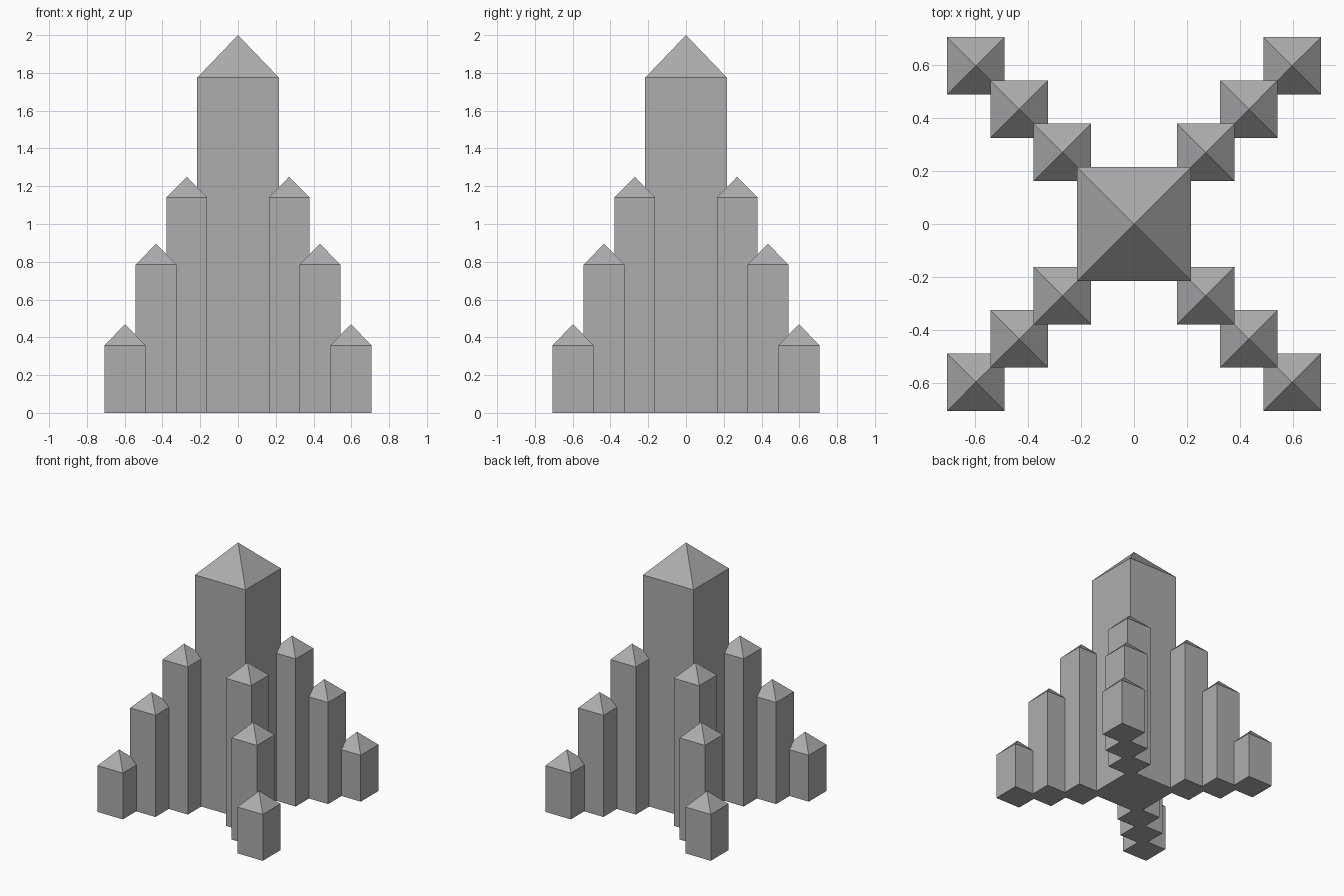
import bpy
import bmesh
from mathutils import Vector

default = bpy.data.objects.get("Cube")
if default:
    bpy.data.objects.remove(default, do_unlink=True)

# One stone grey for everything
stone = bpy.data.materials.new("stone_grey")
stone.use_nodes = True
colour = (0.42, 0.42, 0.43, 1)
stone.diffuse_color = colour
stone.node_tree.nodes["Principled BSDF"].inputs["Base Color"].default_value = colour


def tower(name, x, y, half, eaves, peak):
    """Square shaft whose top face is raised to a pyramid roof."""
    bm = bmesh.new()
    bmesh.ops.create_cube(bm, size=1)
    for v in bm.verts:
        v.co = Vector((v.co.x * 2 * half, v.co.y * 2 * half, (v.co.z + 0.5) * eaves))
    top = max(bm.faces, key=lambda f: f.calc_center_median().z)
    apex = bmesh.ops.poke(bm, faces=[top])["verts"][0]
    apex.co.z = peak
    mesh = bpy.data.meshes.new(name)
    bm.to_mesh(mesh)
    bm.free()
    mesh.materials.append(stone)
    obj = bpy.data.objects.new(name, mesh)
    obj.location = (x, y, 0)
    bpy.context.collection.objects.link(obj)


# Central tower
tower("central_tower", 0, 0, 0.216, 1.775, 2.0)

# Four diagonal arms of towers stepping down outwards
steps = [("inner", 0.271, 1.14, 1.25),
         ("middle", 0.434, 0.785, 0.895),
         ("outer", 0.598, 0.358, 0.47)]
for side, sx in (("left", 1), ("right", -1)):
    for end, sy in (("front", -1), ("back", 1)):
        for step, offset, eaves, peak in steps:
            tower(f"{step}_tower_{end}_{side}", sx * offset, sy * offset,
                  0.108, eaves, peak)
